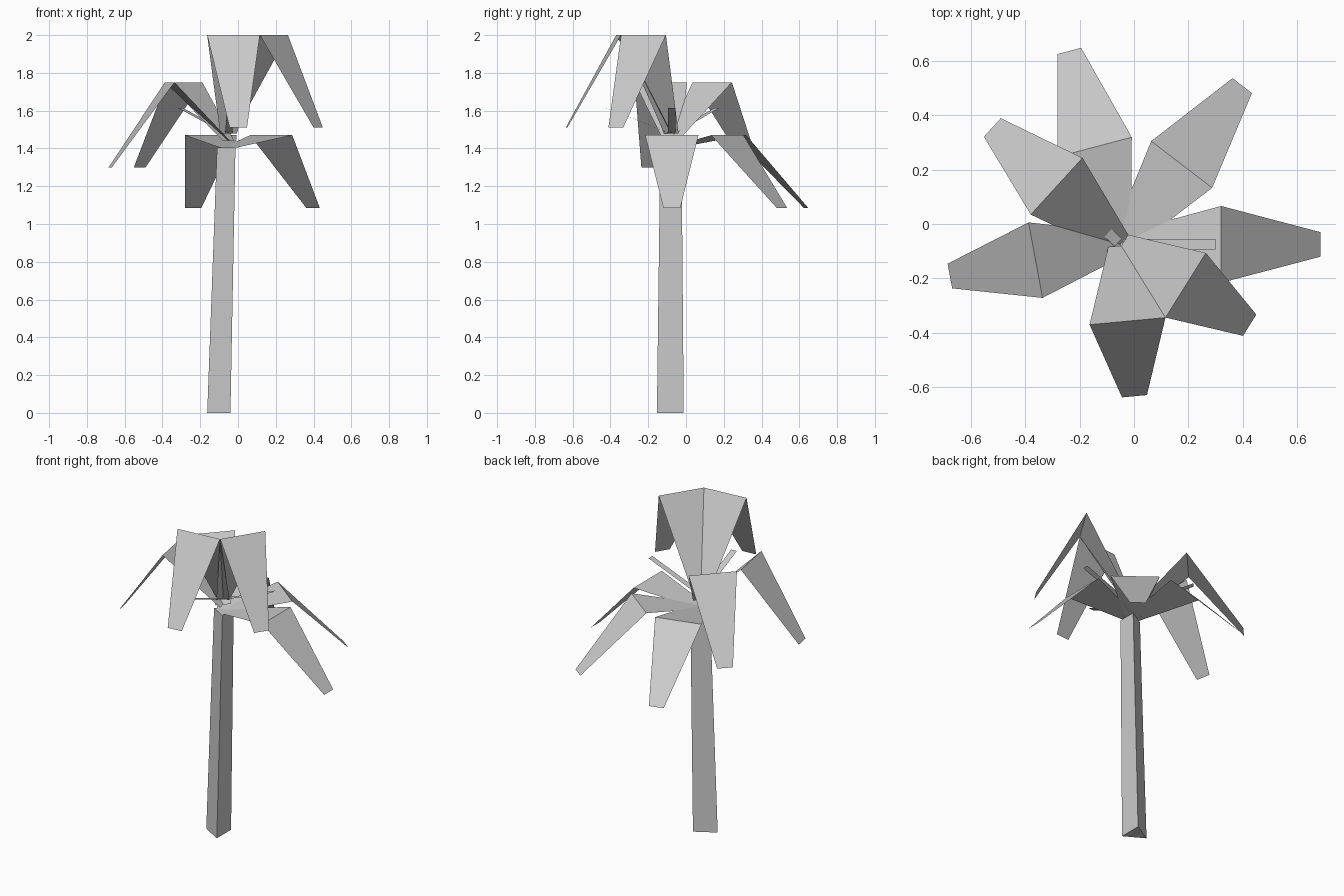
import bpy, bmesh, math
from mathutils import Vector

if "Cube" in bpy.data.objects:
    bpy.data.objects.remove(bpy.data.objects["Cube"])

HUB = Vector((-0.05, -0.075))      # point the leaves grow from

grey = bpy.data.materials.new("plain grey")
grey.diffuse_color = (0.6, 0.6, 0.6, 1)
grey.use_nodes = True
grey.node_tree.nodes["Principled BSDF"].inputs["Base Color"].default_value = grey.diffuse_color


def finish(name, bm):
    mesh = bpy.data.meshes.new(name)
    bm.to_mesh(mesh)
    bm.free()
    mesh.materials.append(grey)
    obj = bpy.data.objects.new(name, mesh)
    bpy.context.collection.objects.link(obj)
    return obj


def blade(name, degrees, profile):
    """Flat folded strip; profile rows are (distance from hub, z, half width)."""
    a = math.radians(degrees)
    out, side = Vector((math.cos(a), math.sin(a))), Vector((-math.sin(a), math.cos(a)))
    bm = bmesh.new()
    last = None
    for dist, z, half in profile:
        mid = HUB + out * dist
        row = [bm.verts.new((*(mid + side * s * half), z)) for s in (-1, 1)]
        if last:
            bm.faces.new((last[0], row[0], row[1], last[1]))
        last = row
    finish(name, bm)


# Trunk: three-sided, tapering and leaning slightly
bm = bmesh.new()
rings = []
for cx, cy, z, r in ((-0.081, -0.083, 0, 0.082), (-0.046, -0.08, 1.405, 0.065)):
    rings.append([bm.verts.new((cx + r * math.cos(math.radians(d)),
                                cy + r * math.sin(math.radians(d)), z))
                  for d in (60, 180, 300)])
for i in range(3):
    j = (i + 1) % 3
    bm.faces.new((rings[0][i], rings[0][j], rings[1][j], rings[1][i]))
bm.faces.new(rings[0][::-1])
bm.faces.new(rings[1])
finish("trunk", bm)

# Leaves in three tiers: root, fold, tip
tiers = {
    "low_leaf": ((0, 52.5, 104.8),
                 ((0.016, 1.405, 0.045), (0.37, 1.47, 0.141), (0.735, 1.085, 0.045))),
    "middle_leaf": ((137.6, 190.5),
                    ((0, 1.44, 0.045), (0.317, 1.75, 0.141), (0.637, 1.3, 0.046))),
    "high_leaf": ((-84.7, -32),
                  ((0.005, 1.48, 0.045), (0.283, 2.0, 0.14), (0.56, 1.51, 0.046))),
}
for name, (angles, profile) in tiers.items():
    for i, angle in enumerate(angles):
        blade(f"{name}_{i + 1}", angle, profile)

# Thin young shoots in the middle
for i, angle in enumerate((0, 137, -88)):
    blade(f"shoot_{i + 1}", angle, ((0.01, 1.48, 0.019), (0.35, 1.615, 0.019)))
